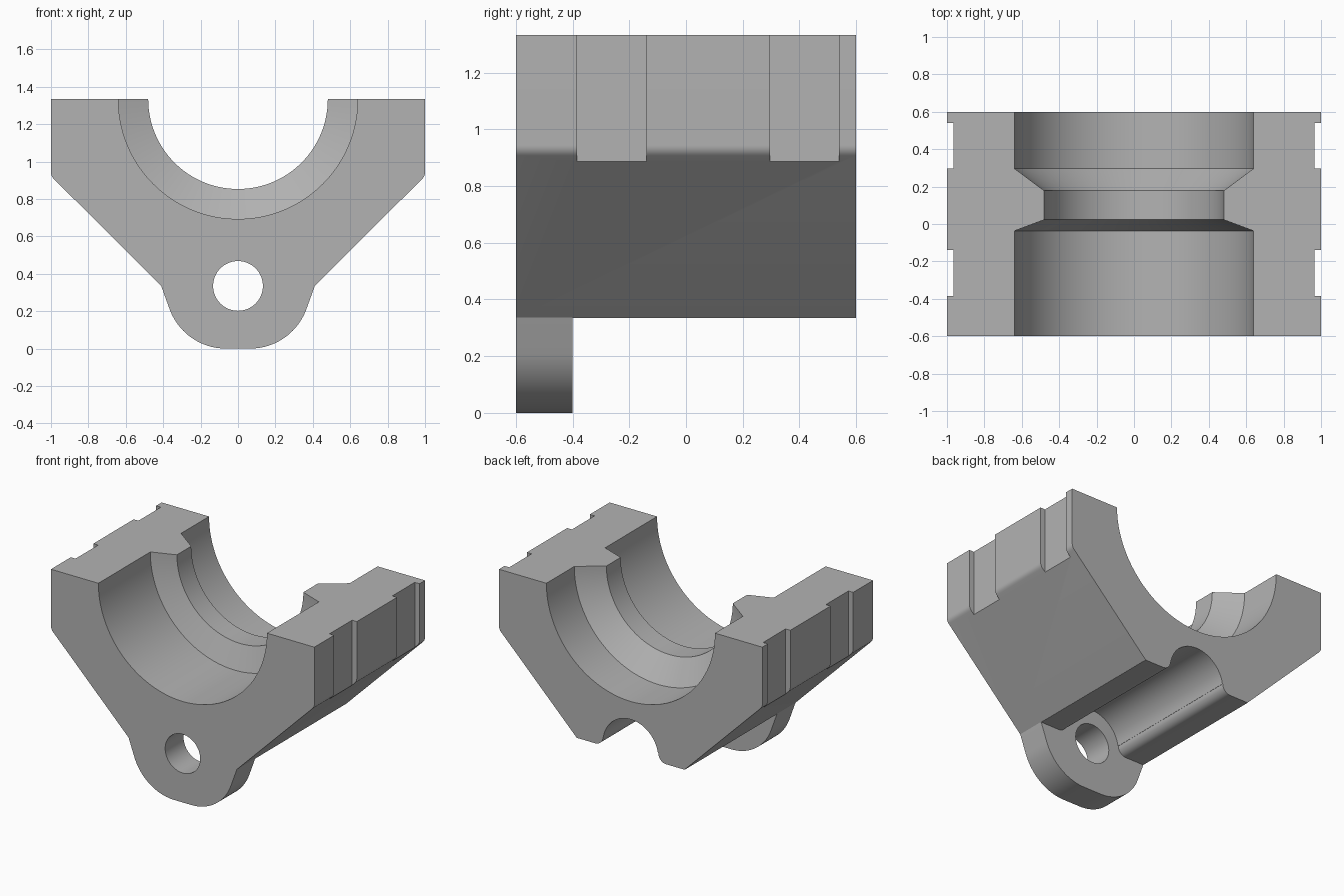
import bpy, bmesh, math
from mathutils import Vector

if "Cube" in bpy.data.objects:
    bpy.data.objects.remove(bpy.data.objects["Cube"], do_unlink=True)

TOP = 1.333

metal = bpy.data.materials.new("grey metal")
metal.use_nodes = True
grey = (0.45, 0.45, 0.45, 1)
metal.diffuse_color = grey
metal.node_tree.nodes["Principled BSDF"].inputs["Base Color"].default_value = grey


def arc(cx, cz, r, start, end, n):
    """Points on an arc in the xz plane, angles in degrees."""
    angles = [math.radians(start + (end - start) * i / n) for i in range(n + 1)]
    return [(cx + r * math.cos(a), cz + r * math.sin(a)) for a in angles]


def mirrored(half):
    """Close a right-hand outline with its mirror image."""
    return half + [(-x, z) for x, z in reversed(half) if abs(x) > 1e-5]


def add_object(name, bm):
    bmesh.ops.recalc_face_normals(bm, faces=bm.faces[:])
    mesh = bpy.data.meshes.new(name)
    bm.to_mesh(mesh)
    bm.free()
    mesh.materials.append(metal)
    obj = bpy.data.objects.new(name, mesh)
    bpy.context.collection.objects.link(obj)
    return obj


def prism(name, outline, y0, y1):
    """Extrude an xz outline along y."""
    bm = bmesh.new()
    face = bm.faces.new([bm.verts.new((x, y0, z)) for x, z in outline])
    out = bmesh.ops.extrude_face_region(bm, geom=[face])
    moved = [v for v in out["geom"] if isinstance(v, bmesh.types.BMVert)]
    bmesh.ops.translate(bm, verts=moved, vec=(0, y1 - y0, 0))
    return add_object(name, bm)


def lathe(name, profile, steps=128):
    """Revolve a closed (radius, y) profile around the bore axis."""
    bm = bmesh.new()
    rings = []
    for r, y in profile:
        angles = [2 * math.pi * i / steps for i in range(steps)]
        rings.append([bm.verts.new((r * math.cos(a), y, TOP + r * math.sin(a))) for a in angles])
    for a, b in zip(rings, rings[1:]):
        for i in range(steps):
            j = (i + 1) % steps
            bm.faces.new((a[i], a[j], b[j], b[i]))
    bm.faces.new(rings[0])
    bm.faces.new(rings[-1])
    return add_object(name, bm)


# Bearing block with the mounting lug outline along its full length
outline = [(1, TOP)] + arc(0.95, 0.943, 0.05, 0, -45, 6) + [(0.411, 0.336)]
outline += arc(0.065, 0.32, 0.32, -20, -90, 20)
block = prism("bearing_block", mirrored(outline), -0.6, 0.6)

# Underside relief behind the lug, with a round-lipped channel
relief = [(0.6, -0.2), (0.6, 0.334)]
relief += arc(0.27, 0.394, 0.06, -90, -180, 8) + arc(0, 0.36, 0.21, 9, 90, 20)
relief_cutter = prism("underside_relief", mirrored(relief), -0.4, 0.8)

# Stepped bore with a narrow, tapered rib
bore_cutter = lathe("stepped_bore", [(0.64, -0.8), (0.64, -0.037), (0.48, 0.023),
                                     (0.48, 0.178), (0.64, 0.297), (0.64, 0.8)])

# Lug bolt hole
hole_cutter = prism("bolt_hole", arc(0, 0.335, 0.133, 0, 354, 59), -0.8, -0.2)

cutters = [relief_cutter, bore_cutter, hole_cutter]

# Two shallow side slots on each flank
for side in (-1, 1):
    for y0, y1 in ((-0.385, -0.14), (0.297, 0.54)):
        slot = [(side * 0.964, 0.8), (side * 1.1, 0.8), (side * 1.1, 1.5), (side * 0.964, 1.5)]
        cutters.append(prism("side_slot", slot, y0, y1))

for cutter in cutters:
    cutter.hide_render = True
    cutter.hide_viewport = False
    mod = block.modifiers.new(cutter.name, "BOOLEAN")
    mod.operation = "DIFFERENCE"
    mod.solver = "EXACT"
    mod.object = cutter

# Bake the cuts, then drop the helpers
bpy.context.view_layer.update()
evaluated = block.evaluated_get(bpy.context.evaluated_depsgraph_get())
block.data = bpy.data.meshes.new_from_object(evaluated)
block.modifiers.clear()
for cutter in cutters:
    bpy.data.objects.remove(cutter, do_unlink=True)

bpy.ops.object.select_all(action="DESELECT")
block.select_set(True)
bpy.context.view_layer.objects.active = block
bpy.ops.object.shade_smooth_by_angle(angle=math.radians(15))
